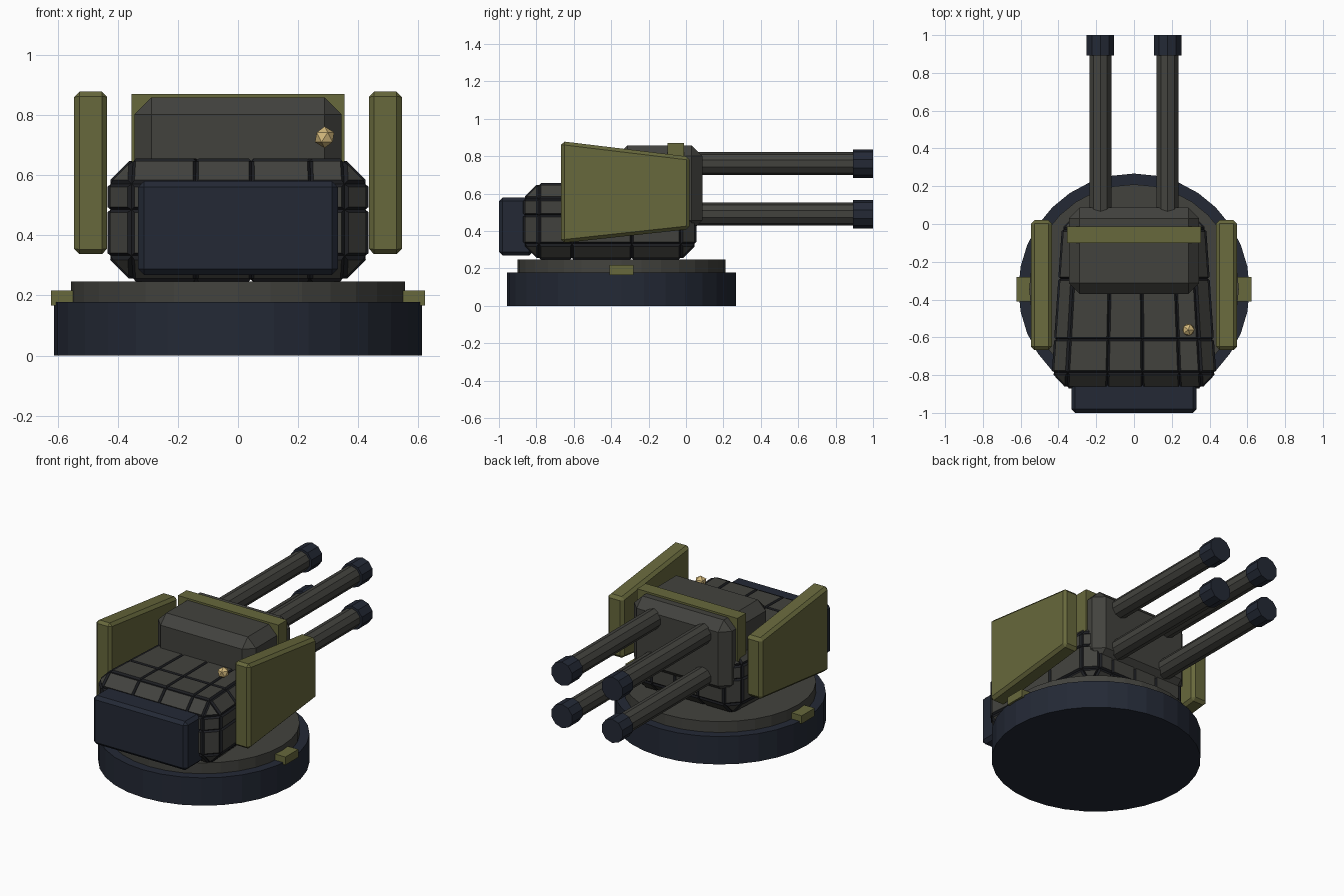
import bpy, bmesh, math
from mathutils import Matrix, Vector

if "Cube" in bpy.data.objects:
    bpy.data.objects.remove(bpy.data.objects["Cube"])


def material(name, rgb):
    m = bpy.data.materials.new(name)
    m.diffuse_color = (*rgb, 1)
    m.use_nodes = True
    m.node_tree.nodes["Principled BSDF"].inputs["Base Color"].default_value = m.diffuse_color
    return m


STEEL = material("dark_steel", (0.055, 0.055, 0.048))
NAVY = material("navy", (0.017, 0.022, 0.036))
OLIVE = material("olive", (0.135, 0.138, 0.045))
SEAM = material("seam", (0.012, 0.013, 0.016))
GOLD = material("gold", (0.65, 0.48, 0.2))


def finish(name, bm, *mats):
    bmesh.ops.recalc_face_normals(bm, faces=bm.faces)
    mesh = bpy.data.meshes.new(name)
    bm.to_mesh(mesh)
    bm.free()
    for m in mats:
        mesh.materials.append(m)
    ob = bpy.data.objects.new(name, mesh)
    bpy.context.collection.objects.link(ob)
    return ob


def box_bm(lo, hi, bevel=0):
    lo, hi = Vector(lo), Vector(hi)
    bm = bmesh.new()
    bmesh.ops.create_cube(bm, size=1, matrix=Matrix.Translation((lo + hi) / 2)
                          @ Matrix.Diagonal((*(hi - lo), 1)))
    if bevel:
        bevel_all(bm, bevel)
    return bm


def bevel_all(bm, width):
    bmesh.ops.bevel(bm, geom=bm.edges[:], offset=width, segments=1,
                    profile=0.5, affect='EDGES')


def box(name, lo, hi, mat, bevel=0):
    return finish(name, box_bm(lo, hi, bevel), mat)


def cylinder(name, start, axis, length, r, sides, mat, r2=None):
    rot = Matrix.Rotation(-math.pi / 2, 4, 'X') if axis == 'Y' else Matrix()
    bm = bmesh.new()
    bmesh.ops.create_cone(bm, cap_ends=True, segments=sides, radius1=r,
                          radius2=r2 or r, depth=length,
                          matrix=Matrix.Translation(start) @ rot
                          @ Matrix.Translation((0, 0, length / 2)))
    return finish(name, bm, mat)


# Round base and turntable
cylinder("base", (0, -0.345, 0), 'Z', 0.178, 0.612, 32, NAVY)
cylinder("turntable", (0, -0.345, 0.17), 'Z', 0.077, 0.555, 32, STEEL)

# Armoured hull: chamfered box cut into plates, tapered, plates raised over seams
bm = box_bm((-0.425, -0.86, 0.257), (0.425, 0.045, 0.645), 0.075)
cuts = [('x', v) for v in (-0.14, 0.045, 0.24)]
cuts += [('y', v) for v in (-0.61, -0.29)] + [('z', 0.485)]
for axis, v in cuts:
    i = 'xyz'.index(axis)
    normal = [0, 0, 0]
    normal[i] = 1
    bmesh.ops.bisect_plane(bm, geom=bm.verts[:] + bm.edges[:] + bm.faces[:],
                           plane_co=[v * n for n in normal], plane_no=normal)
for v in bm.verts:
    v.co.x *= 1 - 0.13 * (v.co.y + 0.8) / 0.8
bmesh.ops.recalc_face_normals(bm, faces=bm.faces)
plates = bm.faces[:]
rims = bmesh.ops.inset_individual(bm, faces=plates, thickness=0.009,
                                  depth=0.011, use_even_offset=True)["faces"]
for f in rims:
    f.material_index = 1
finish("armoured_hull", bm, STEEL, SEAM)

# Rear pack, gun housing and its band
box("equipment_box", (-0.332, -1, 0.268), (0.332, -0.82, 0.58), NAVY, 0.02)
box("gun_housing", (-0.345, -0.37, 0.4), (0.345, 0.087, 0.858), STEEL, 0.057)
box("housing_band", (-0.355, -0.1, 0.39), (0.355, -0.012, 0.87), OLIVE)

# Side shields and turntable tabs
PROFILE = [(-0.667, 0.335), (0.02, 0.41), (0.02, 0.797), (-0.667, 0.88)]
for side, s in (("left", -1), ("right", 1)):
    bm = bmesh.new()
    face = bm.faces.new([bm.verts.new((s * 0.435, y, z)) for y, z in PROFILE])
    ext = bmesh.ops.extrude_face_region(bm, geom=[face])["geom"]
    for v in ext:
        if isinstance(v, bmesh.types.BMVert):
            v.co.x = s * 0.545
    bmesh.ops.recalc_face_normals(bm, faces=bm.faces)
    bevel_all(bm, 0.018)
    finish(side + "_shield", bm, OLIVE)
    xs = sorted((s * 0.5, s * 0.622))
    box(side + "_tab", (xs[0], -0.41, 0.166), (xs[1], -0.28, 0.217), OLIVE)

# Four barrels with muzzles
for side, x in (("left", -0.178), ("right", 0.178)):
    for level, z in (("lower", 0.49), ("upper", 0.76)):
        cylinder(f"{side}_{level}_barrel", (x, 0.06, z), 'Y', 0.86, 0.0615, 10, STEEL)
        cylinder(f"{side}_{level}_muzzle", (x, 0.893, z), 'Y', 0.107, 0.076, 10, NAVY)

# Small sensor bead above the hull
bm = bmesh.new()
bmesh.ops.create_icosphere(bm, subdivisions=1, radius=0.036,
                           matrix=Matrix.Translation((0.288, -0.56, 0.726)))
finish("sensor_bead", bm, GOLD)
